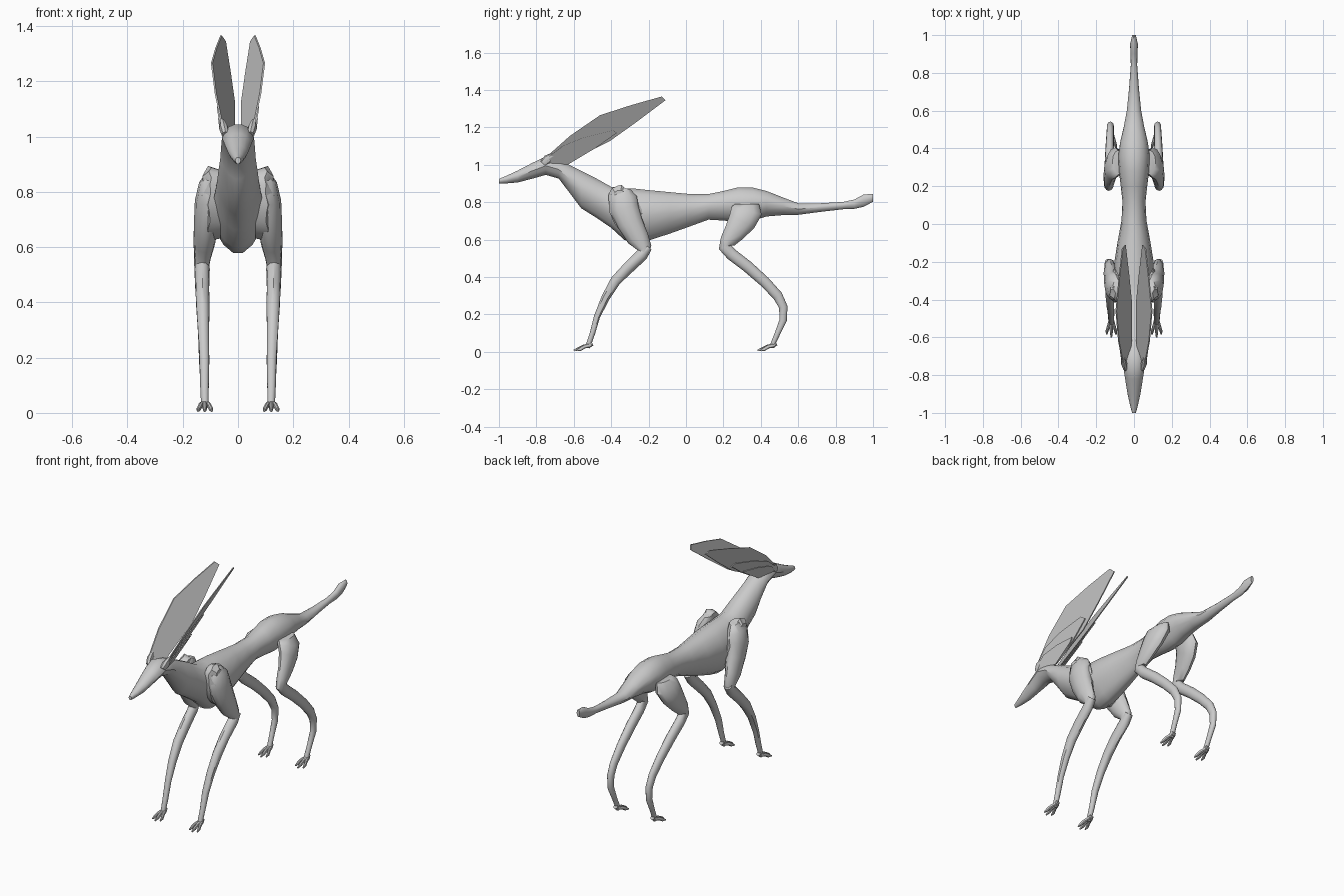
import bpy, bmesh, math, random
from mathutils import Vector

random.seed(4)
grey = bpy.data.materials.new("warm_grey")
grey.diffuse_color = (0.6, 0.6, 0.6, 1)


def finish(name, bm, mirror=True, smooth=True):
    bmesh.ops.recalc_face_normals(bm, faces=bm.faces)
    me = bpy.data.meshes.new(name)
    bm.to_mesh(me)
    bm.free()
    me.materials.append(grey)
    ob = bpy.data.objects.new(name, me)
    bpy.context.collection.objects.link(ob)
    if mirror:
        m = ob.modifiers.new("mirror", 'MIRROR')
        m.use_mirror_merge = False
    if smooth:
        bpy.ops.object.select_all(action='DESELECT')
        ob.select_set(True)
        bpy.context.view_layer.objects.active = ob
        bpy.ops.object.shade_smooth_by_angle(angle=math.radians(40))
    return ob


def loft(bm, rows, sides=12, upright=False, keel=0.0, rough=0.0):
    """Skin through rows of (x, y, z, half width, half depth)."""
    rings = []
    for i, (x, y, z, rx, rv) in enumerate(rows):
        a, b = rows[max(i - 1, 0)], rows[min(i + 1, len(rows) - 1)]
        t = Vector((0, b[1] - a[1], b[2] - a[2])).normalized()
        v = Vector((0, 0, 1)) if upright else t.cross(Vector((1, 0, 0)))
        ring = []
        for k in range(sides):
            ang = 2 * math.pi * k / sides
            c, s = math.cos(ang), math.sin(ang)
            w = c * (1 - keel * max(0, -s))
            j = 1 + random.uniform(-rough, rough)
            ring.append(bm.verts.new(Vector((x + rx * w * j, y, z)) + v * (rv * s * j)))
        rings.append(ring)
    for r, q in zip(rings, rings[1:]):
        for k in range(sides):
            n = (k + 1) % sides
            bm.faces.new((r[k], r[n], q[n], q[k]))
    bm.faces.new(rings[0])
    bm.faces.new(rings[-1])


# Beak, head, neck, trunk and tail: y, top, bottom, half width
profile = [
    (-1.0, .925, .900, .010), (-.96, .942, .900, .021), (-.90, .970, .905, .034),
    (-.82, 1.012, .925, .047), (-.75, 1.045, .945, .058), (-.68, 1.025, .925, .060),
    (-.62, 1.000, .845, .064), (-.56, .970, .765, .072), (-.48, .930, .715, .078),
    (-.40, .885, .660, .088), (-.33, .878, .595, .100), (-.27, .876, .575, .104),
    (-.20, .868, .592, .104), (-.09, .857, .628, .086), (.02, .846, .668, .066),
    (.12, .845, .705, .061), (.20, .862, .700, .070), (.28, .882, .692, .080),
    (.36, .880, .700, .083), (.43, .862, .722, .074), (.52, .826, .730, .053),
    (.60, .795, .732, .038), (.72, .795, .748, .026), (.84, .802, .762, .017),
    (.90, .815, .764, .018), (.95, .842, .775, .021), (1.0, .845, .802, .010)]
bm = bmesh.new()
loft(bm, [(0, y, (a + b) / 2, w, (a - b) / 2) for y, a, b, w in profile],
     sides=14, upright=True, keel=.25)
finish("body", bm, mirror=False)

# Front legs
bm = bmesh.new()
loft(bm, [(.085, -.325, .875, .025, .03), (.098, -.335, .835, .044, .070),
          (.106, -.330, .77, .048, .078), (.114, -.300, .69, .045, .070),
          (.122, -.258, .61, .037, .058), (.128, -.222, .555, .028, .038),
          (.130, -.225, .525, .025, .026)], rough=.05)
finish("front_upper_leg", bm)
bm = bmesh.new()
loft(bm, [(.131, -.200, .560, .024, .020), (.130, -.235, .520, .027, .032),
          (.129, -.31, .450, .026, .031), (.127, -.375, .380, .025, .028),
          (.125, -.43, .290, .021, .022), (.122, -.475, .190, .018, .017),
          (.121, -.50, .100, .015, .015), (.120, -.52, .040, .014, .014),
          (.120, -.525, .022, .012, .012)], rough=.07)
finish("front_lower_leg", bm)

# Ragged collar where the front leg meets the ribs
bm = bmesh.new()
n = 22
ring = []
for k in range(n):
    ang = 2 * math.pi * k / n
    dy, dz = .075 * math.cos(ang), .125 * math.sin(ang)
    cx, cy, cz = .084, -.325 + dy - .25 * dz, .755 + dz
    j = [random.uniform(-.008, .008) for _ in range(4)]
    ring.append([bm.verts.new((cx - .02, cy, cz)),
                 bm.verts.new((cx + .018 + j[0], cy + dy * .12 + j[1], cz + dz * .06 + j[2])),
                 bm.verts.new((cx + .04 + j[3], cy - dy * .2, cz - dz * .12))])
for k in range(n):
    a, b = ring[k], ring[(k + 1) % n]
    for i in range(2):
        bm.faces.new((a[i], b[i], b[i + 1], a[i + 1]))
bm.faces.new([r[0] for r in ring])
bm.faces.new([r[2] for r in ring])
finish("shoulder_collar", bm)

# Hind legs
bm = bmesh.new()
loft(bm, [(.085, .325, .79, .030, .065), (.100, .325, .755, .046, .083),
          (.116, .300, .70, .042, .075), (.127, .260, .64, .034, .058),
          (.132, .222, .59, .028, .042), (.133, .208, .56, .026, .034),
          (.132, .245, .520, .026, .032), (.130, .330, .455, .025, .031),
          (.128, .420, .375, .022, .029), (.126, .490, .300, .019, .027),
          (.125, .520, .240, .018, .023), (.124, .520, .170, .016, .020),
          (.122, .490, .100, .014, .015), (.120, .466, .045, .014, .013),
          (.120, .460, .022, .012, .012)])
finish("hind_leg", bm)

# Feet: three splayed toes with small tips, plus a heel pad
for name, ay in (("front_toes", -.515), ("hind_toes", .468)):
    bm = bmesh.new()
    for s in (-1, 0, 1):
        reach = .085 if s == 0 else .070
        loft(bm, [(.12 + s * .006, ay + .008, .036, .008, .010),
                  (.12 + s * .015, ay - .4 * reach, .028, .009, .010),
                  (.12 + s * .022, ay - .7 * reach, .015, .008, .010),
                  (.12 + s * .025, ay - reach, .007, .004, .004)], sides=8)
    loft(bm, [(.12, ay + .015, .045, .012, .012), (.12, ay - .015, .03, .018, .012)], sides=8)
    finish(name, bm)


# Crest: thin overlapping plates lying in a tilted plane
def crest_plate(name, outline, out):
    bm = bmesh.new()
    layers = []
    for o in (out - .003, out + .003):
        layers.append([bm.verts.new((.06 - .25 * (y + .755) + .49 * (z - 1.035) + o, y, z))
                       for y, z in outline])
    bm.faces.new(layers[0])
    bm.faces.new(layers[1])
    for k in range(len(outline)):
        m = (k + 1) % len(outline)
        bm.faces.new((layers[0][k], layers[0][m], layers[1][m], layers[1][k]))
    finish(name, bm, smooth=False)


crest_plate("large_crest_plate", [(-.755, 1.035), (-.62, 1.155), (-.46, 1.265), (-.29, 1.32),
                                  (-.13, 1.365), (-.11, 1.345), (-.27, 1.225), (-.41, 1.125),
                                  (-.52, 1.07), (-.64, 1.01), (-.70, 1.01)], -.004)
crest_plate("middle_crest_plate", [(-.75, 1.03), (-.66, 1.10), (-.55, 1.145), (-.39, 1.185),
                                   (-.37, 1.17), (-.49, 1.085), (-.63, 1.01), (-.71, 1.005)], .005)
crest_plate("small_crest_plate", [(-.74, 1.025), (-.68, 1.065), (-.58, 1.09), (-.48, 1.10),
                                  (-.50, 1.08), (-.63, 1.002), (-.71, 1.0)], .013)
# Socket joining the crest to the head
bm = bmesh.new()
loft(bm, [(.045, -.765, 1.005, .014, .018), (.052, -.74, 1.03, .017, .025),
          (.056, -.71, 1.055, .008, .012)], sides=8)
finish("crest_socket", bm)
